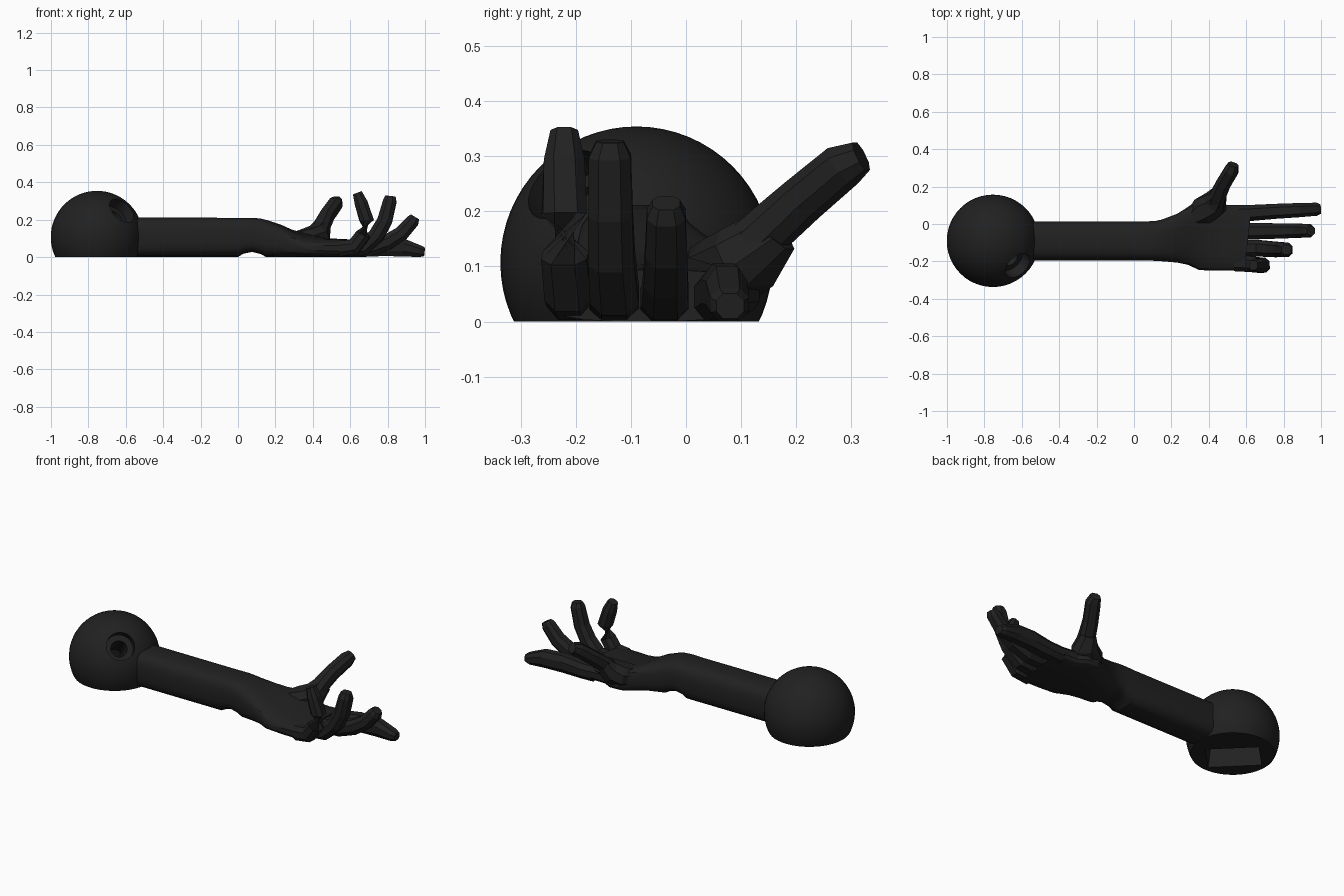
import bpy, bmesh, math
from mathutils import Vector, Matrix

if "Cube" in bpy.data.objects:
    bpy.data.objects.remove(bpy.data.objects["Cube"])

mat = bpy.data.materials.new("matte black")
mat.diffuse_color = (0.015, 0.015, 0.015, 1)
mat.use_nodes = True
mat.node_tree.nodes["Principled BSDF"].inputs["Base Color"].default_value = mat.diffuse_color


def finish(name, bm, angle=None):
    """Turn a bmesh into a named object, flat or smooth by angle."""
    bmesh.ops.recalc_face_normals(bm, faces=bm.faces)
    me = bpy.data.meshes.new(name)
    bm.to_mesh(me)
    bm.free()
    ob = bpy.data.objects.new(name, me)
    bpy.context.collection.objects.link(ob)
    me.materials.append(mat)
    if angle:
        smooth(ob, angle)
    return ob


def smooth(ob, angle):
    bpy.ops.object.select_all(action='DESELECT')
    ob.select_set(True)
    bpy.context.view_layer.objects.active = ob
    bpy.ops.object.shade_smooth_by_angle(angle=math.radians(angle))


def skin(rings):
    """Join successive rings of points into a closed tube."""
    bm = bmesh.new()
    rows = [[bm.verts.new(p) for p in r] for r in rings]
    n = len(rows[0])
    for a, b in zip(rows, rows[1:]):
        for i in range(n):
            j = (i + 1) % n
            bm.faces.new((a[i], a[j], b[j], b[i]))
    bm.faces.new(rows[0][::-1])
    bm.faces.new(rows[-1])
    return bm


def digit(name, path):
    """Faceted finger: stations of (x, y, z, width, thickness), kept above the ground."""
    pts = [Vector(p[:3]) for p in path]
    rings = []
    for k, (x, y, z, w, t) in enumerate(path):
        tan = (pts[min(k + 1, len(pts) - 1)] - pts[max(k - 1, 0)]).normalized()
        side = Vector((-tan.y, tan.x, 0)).normalized()
        up = tan.cross(side)
        ring = []
        for u, v in ((.5, .22), (.26, .5), (-.26, .5), (-.5, .22),
                     (-.5, -.22), (-.26, -.5), (.26, -.5), (.5, -.22)):
            p = pts[k] + side * u * w + up * v * t
            p.z = max(p.z, 0)
            ring.append(p)
        rings.append(ring)
    return finish(name, skin(rings))


# Ball base with a flat underside
C = Vector((-0.754, -0.09, 0.107))
bm = bmesh.new()
bmesh.ops.create_uvsphere(bm, u_segments=48, v_segments=32, radius=0.247,
                          matrix=Matrix.Translation(C))
cut = bmesh.ops.bisect_plane(bm, geom=bm.verts[:] + bm.edges[:] + bm.faces[:],
                             plane_co=(0, 0, 0), plane_no=(0, 0, 1), clear_inner=True)
bmesh.ops.edgeloop_fill(bm, edges=[e for e in cut['geom_cut'] if isinstance(e, bmesh.types.BMEdge)])
ball = finish("ball_base", bm)

# Cutters: recessed socket, through bore and a slot in the underside
d = Vector((0.135, -0.135, 0.145)).normalized()
turn = d.to_track_quat('Z', 'Y').to_matrix().to_4x4()


def cylinder_cutter(name, r, start, end):
    b = bmesh.new()
    bmesh.ops.create_cone(b, cap_ends=True, segments=32, radius1=r, radius2=r, depth=end - start,
                          matrix=Matrix.Translation(C + d * (start + end) / 2) @ turn)
    return finish(name, b)


b = bmesh.new()
bmesh.ops.create_cube(b, size=1, matrix=Matrix.Translation((C.x - 0.028, C.y - 0.028, 0.02))
                      @ Matrix.Rotation(math.radians(-45), 4, 'Z')
                      @ Matrix.Diagonal((0.30, 0.20, 0.18, 1)))
for v in b.verts:                       # slanted slot ends
    if v.co.z > 0.05:
        v.co.x = C.x + (v.co.x - C.x) * 0.85
        v.co.y = C.y + (v.co.y - C.y) * 0.85
cutters = [finish("slot_cutter", b),
           cylinder_cutter("socket_cutter", 0.078, 0.17, 0.35),
           cylinder_cutter("bore_cutter", 0.045, -0.08, 0.30)]
bpy.context.view_layer.objects.active = ball
for c in cutters:
    c.hide_render = True
    m = ball.modifiers.new(c.name, 'BOOLEAN')
    m.operation, m.object, m.solver = 'DIFFERENCE', c, 'EXACT'
    bpy.ops.object.modifier_apply(modifier=m.name)
    bpy.data.objects.remove(c)
smooth(ball, 35)


# Forearm, wrist and palm: one loft of flat-bottomed rounded sections
def section(x, y0, y1, zb, zt, tilt, n=20):
    ring = []
    for i in range(n):
        a = 2 * math.pi * (i + .5) / n
        c, s = math.cos(a), math.sin(a)
        u = math.copysign(abs(c) ** .6, c)
        v = math.copysign(abs(s) ** .6, s)
        y = (y0 + y1) / 2 + u * (y1 - y0) / 2
        z = zb + (v + 1) / 2 * (zt - zb) + (tilt * u if v > 0 else 0)
        ring.append((x + (0.02 * u if x > .55 else 0), y, max(z, zb)))
    return ring


stations = [  # x, y min, y max, bottom, top, thumb-side rise
    (-.57, -.195, .015, 0, .212, 0), (0, -.195, .015, 0, .211, 0),
    (.03, -.195, .015, .018, .211, 0), (.075, -.196, .015, .027, .211, 0),
    (.12, -.198, .018, .016, .207, 0), (.15, -.2, .025, 0, .2, 0),
    (.23, -.207, .055, 0, .172, .005), (.285, -.218, .09, 0, .145, .012),
    (.35, -.248, .135, 0, .122, .02), (.42, -.25, .135, 0, .108, .014),
    (.47, -.25, .105, 0, .1, .005), (.61, -.25, .1, 0, .094, 0)]
finish("forearm_and_palm", skin([section(*s) for s in stations]), 28)

# Four fingers, curling more from the first to the last
digit("index_finger", [(.56, .055, .045, .09, .09), (.64, .06, .045, .085, .09),
                       (.76, .068, .055, .08, .1), (.88, .074, .052, .076, .096),
                       (.975, .079, .03, .07, .062), (.997, .08, .028, .05, .045)])
digit("middle_finger", [(.56, -.04, .04, .09, .085), (.7, -.038, .045, .085, .085),
                        (.8, -.037, .08, .08, .085), (.875, -.036, .127, .076, .08),
                        (.935, -.036, .195, .07, .072), (.947, -.036, .215, .05, .05)])
digit("ring_finger", [(.56, -.13, .035, .09, .08), (.67, -.13, .05, .088, .085),
                      (.74, -.135, .115, .084, .085), (.785, -.137, .195, .08, .08),
                      (.812, -.138, .3, .076, .072), (.815, -.138, .327, .05, .055)])
digit("little_finger", [(.54, -.21, .045, .085, .085), (.62, -.214, .055, .085, .085),
                        (.67, -.22, .12, .083, .08), (.688, -.221, .195, .08, .075),
                        (.658, -.221, .29, .074, .07), (.638, -.221, .344, .05, .05)])

# Thumb and the fleshy mound it grows from
digit("thumb_mound", [(.3, .02, .08, .08, .1), (.37, .07, .09, .15, .12),
                      (.43, .11, .115, .14, .12), (.45, .16, .165, .085, .09)])
digit("thumb", [(.43, .09, .11, .1, .09), (.448, .15, .167, .088, .085),
                (.475, .21, .22, .08, .08), (.52, .285, .283, .078, .076),
                (.531, .318, .3, .055, .055)])
